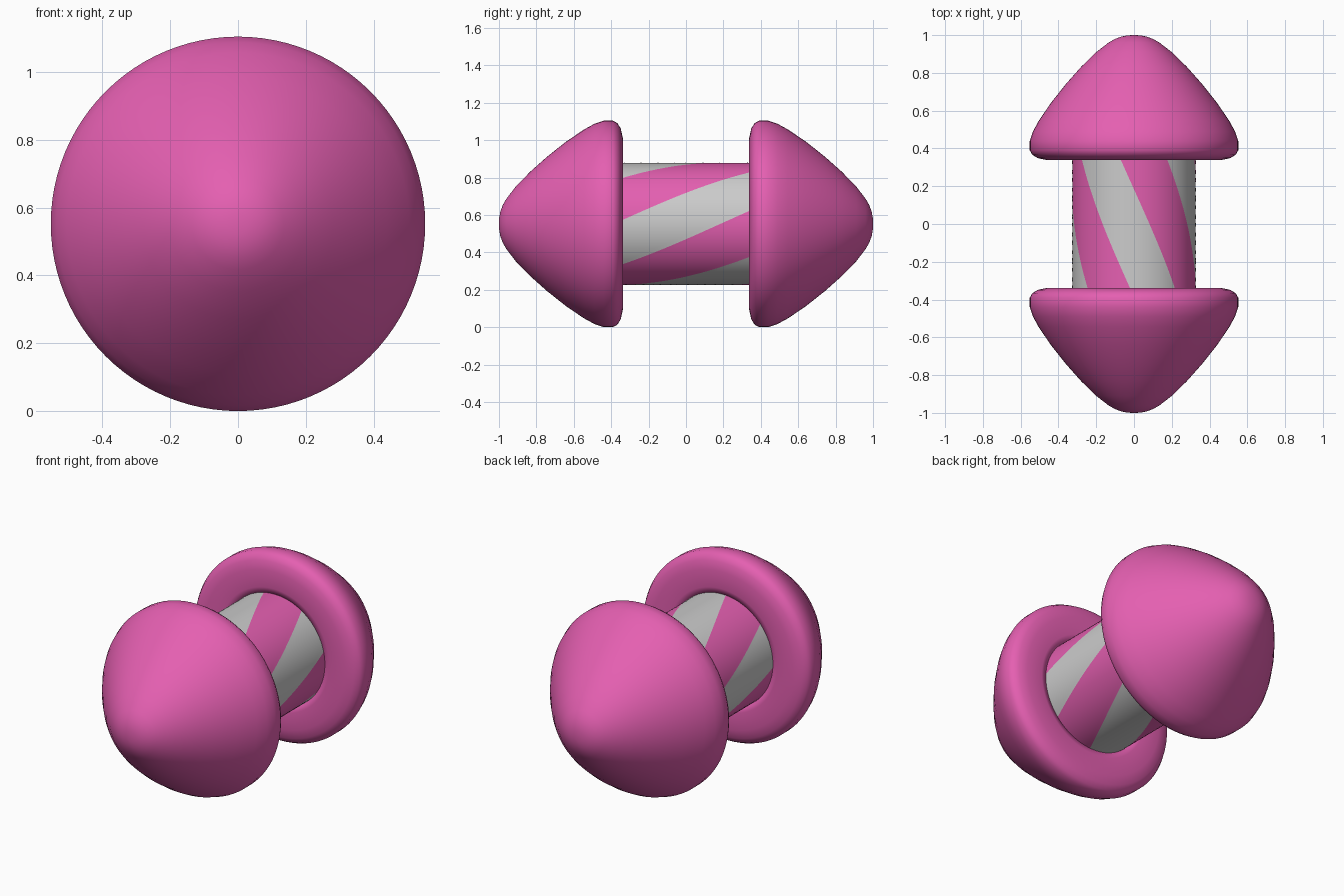
import bpy, bmesh
from math import pi, sin, cos, radians

if "Cube" in bpy.data.objects:
    bpy.data.objects.remove(bpy.data.objects["Cube"])

CZ = 0.552       # height of the long axis
SHAFT_R = 0.327
SEG = 96

pink = bpy.data.materials.new("pink")
pink.diffuse_color = (0.78, 0.115, 0.44, 1)
pink.use_nodes = True
pink.node_tree.nodes["Principled BSDF"].inputs["Base Color"].default_value = pink.diffuse_color


def finish(name, bm, material=None):
    bmesh.ops.recalc_face_normals(bm, faces=bm.faces)
    mesh = bpy.data.meshes.new(name)
    bm.to_mesh(mesh)
    bm.free()
    mesh.shade_smooth()
    if material:
        mesh.materials.append(material)
    obj = bpy.data.objects.new(name, mesh)
    bpy.context.collection.objects.link(obj)
    return obj


# Rounded cone caps: (radius, distance along axis), from tip to inner socket
PROFILE = [(0.03, 0.999), (0.065, 0.993), (0.1, 0.98), (0.135, 0.96),
           (0.2, 0.91), (0.28, 0.832), (0.36, 0.742), (0.44, 0.641),
           (0.505, 0.545), (0.535, 0.49), (0.552, 0.44), (0.552, 0.39),
           (0.538, 0.366), (0.51, 0.349), (0.46, 0.338), (0.36, 0.338),
           (0.322, 0.345), (0.318, 0.39)]


def cap(name, side):
    bm = bmesh.new()
    rings = []
    for r, d in PROFILE:
        rings.append([bm.verts.new((r * cos(2 * pi * i / SEG), side * d,
                                    CZ + r * sin(2 * pi * i / SEG)))
                      for i in range(SEG)])
    for a, b in zip(rings, rings[1:]):
        for i in range(SEG):
            j = (i + 1) % SEG
            bm.faces.new((a[i], a[j], b[j], b[i]))
    tip = bm.verts.new((0, side, CZ))
    for i in range(SEG):
        bm.faces.new((tip, rings[0][i], rings[0][(i + 1) % SEG]))
    return finish(name, bm, pink)


# Twisted stripes that together form the shaft: four of each colour
def stripes(name, first_angle, material=None, steps=12, rows=24, half=0.36):
    bm = bmesh.new()
    for k in range(4):
        grid = []
        for v in range(rows + 1):
            y = -half + 2 * half * v / rows
            row = []
            for u in range(steps + 1):
                t = radians(first_angle + 90 * k + 79 * y + 45 * u / steps)
                row.append(bm.verts.new((SHAFT_R * cos(t), y, CZ + SHAFT_R * sin(t))))
            grid.append(row)
        for a, b in zip(grid, grid[1:]):
            for u in range(steps):
                # wound so that normals face outward
                bm.faces.new((a[u], b[u], b[u + 1], a[u + 1]))
    obj = finish(name, bm, material)
    # make sure the open strips face away from the axis
    mesh = obj.data
    p = mesh.polygons[0]
    if p.normal.x * p.center.x + p.normal.z * (p.center.z - CZ) < 0:
        mesh.flip_normals()
    return obj


cap("front_cap", -1)
cap("back_cap", 1)
stripes("grey_shaft_stripes", -14.5)
stripes("pink_shaft_stripes", 30.5, pink)
